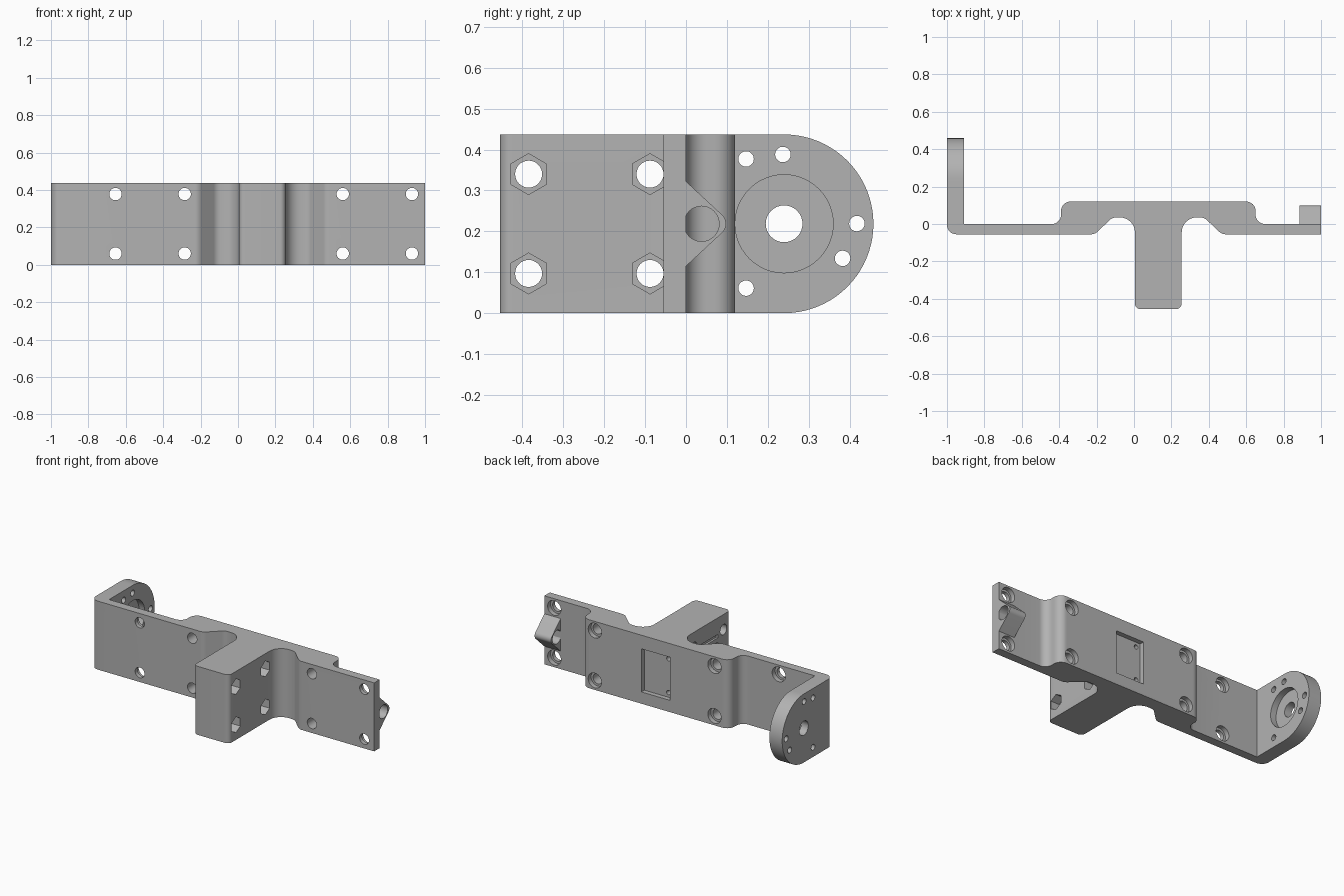
import bpy, bmesh
from math import pi, cos, sin, tan
from mathutils import Vector, Matrix

if "Cube" in bpy.data.objects:
    bpy.data.objects.remove(bpy.data.objects["Cube"])

H = 0.437
MID = H / 2

grey = bpy.data.materials.new("plain grey")
grey.use_nodes = True
grey.diffuse_color = (0.45, 0.45, 0.45, 1)
grey.node_tree.nodes["Principled BSDF"].inputs["Base Color"].default_value = (0.45, 0.45, 0.45, 1)


def rounded(corners, steps=8):
    """Turn (x, y, radius) corners into an outline with arcs."""
    out = []
    for i, (x, y, r) in enumerate(corners):
        p = Vector((x, y))
        if r == 0:
            out.append(p)
            continue
        a = (Vector(corners[i - 1][:2]) - p).normalized()
        b = (Vector(corners[(i + 1) % len(corners)][:2]) - p).normalized()
        half = a.angle(b) / 2
        centre = p + (a + b).normalized() * r / sin(half)
        start = p + a * r / tan(half) - centre
        sweep = start.angle_signed(p + b * r / tan(half) - centre)
        for k in range(steps + 1):
            out.append(centre + Matrix.Rotation(-sweep * k / steps, 2) @ start)
    return out


def extrude(name, outline, lo, hi, axis="z"):
    """Extrude a 2D outline between lo and hi along an axis."""
    place = {"z": lambda u, v, w: (u, v, w),
             "x": lambda u, v, w: (w, u, v),
             "y": lambda u, v, w: (u, w, v)}[axis]
    bm = bmesh.new()
    low = [bm.verts.new(place(u, v, lo)) for u, v in outline]
    top = [bm.verts.new(place(u, v, hi)) for u, v in outline]
    bm.faces.new(low)
    bm.faces.new(top)
    n = len(low)
    for i in range(n):
        j = (i + 1) % n
        bm.faces.new((low[i], low[j], top[j], top[i]))
    bmesh.ops.recalc_face_normals(bm, faces=bm.faces)
    mesh = bpy.data.meshes.new(name)
    bm.to_mesh(mesh)
    bm.free()
    mesh.materials.append(grey)
    ob = bpy.data.objects.new(name, mesh)
    bpy.context.collection.objects.link(ob)
    return ob


def circle(u, v, r, n=32):
    return [(u + r * sin(2 * pi * k / n), v + r * cos(2 * pi * k / n)) for k in range(n)]


def rect(u0, v0, u1, v1):
    return [(u0, v0), (u1, v0), (u1, v1), (u0, v1)]


def cut(target, outline, lo, hi, axis):
    """Subtract an extruded outline from the target."""
    tool = extrude("cutter", outline, lo, hi, axis)
    tool.hide_render = True
    bpy.context.view_layer.objects.active = target
    mod = target.modifiers.new("cut", "BOOLEAN")
    mod.operation = "DIFFERENCE"
    mod.solver = "EXACT"
    mod.object = tool
    bpy.ops.object.modifier_apply(modifier=mod.name)
    bpy.data.objects.remove(tool)


# Bracket body: end tab, stepped plate and leg in one profile
body = extrude("bracket_body", rounded([
    (-1, .46, 0), (-1, -.055, .05),
    (-.21, -.055, .05), (-.115, .035, .05), (.005, .035, .08),
    (.005, -.455, .03), (.255, -.455, .03),
    (.255, .035, .08), (.375, .035, .05), (.47, -.055, .05),
    (1, -.055, 0), (1, 0, 0),
    (.65, 0, .05), (.65, .12, .05), (-.39, .12, .05), (-.39, 0, .05),
    (-.91, 0, 0), (-.91, .46, 0)]), 0, H)

# Round end of the tab
ARC_Y = 0.24
arc = [(ARC_Y + MID * cos(a), MID + MID * sin(a))
       for a in (pi * (k / 40 - .5) for k in range(41))]
cut(body, arc + [(ARC_Y, .5), (.6, .5), (.6, -.05), (ARC_Y, -.05)], -1.1, -.8, "x")

# Tab bore, recess and small fixing holes
cut(body, circle(ARC_Y, MID, .12, 48), -.95, -.8, "x")
cut(body, circle(ARC_Y, MID, .045), -1.1, -.8, "x")
for y, z in ((.147, .377), (.237, .388), (.418, .219), (.383, .134), (.147, .061)):
    cut(body, circle(y, z, .019, 20), -1.1, -.8, "x")

# Plate screw holes, counterbored from the back
for x, back in ((-.655, 0), (-.285, .12), (.56, .12), (.93, 0)):
    for z in (.06, .378):
        cut(body, circle(x, z, .033), -.1, .2, "y")
        cut(body, circle(x, z, .047), back - .03, .2, "y")

# Leg bolt holes with hexagonal nut pockets
for y in (-.385, -.088):
    for z in (.097, .34):
        cut(body, circle(y, z, .033), -.05, .3, "x")
        cut(body, circle(y, z, .05, 6), .195, .3, "x")

# Grooves on the side of the leg
for k in range(5):
    z = .12 + k * .05
    cut(body, rect(-.33, z - .011, -.13, z + .011), -.02, .018, "x")

# Window recess in the back, with two small holes
cut(body, rect(.03, .075, .23, .35), .09, .2, "y")
for z in (.105, .32):
    cut(body, circle(.06, z, .014, 16), .05, .2, "y")

# Wedge lug on the plate end, with a round hole
lug = extrude("wedge_lug", rounded([
    (-.005, .11, 0), (.112, MID, .03), (-.005, .327, 0)]), .885, 1, "x")
cut(lug, circle(.038, MID, .043), .8, 1.1, "x")

# Smooth the curved faces, keep the edges sharp
for ob in (body, lug):
    bpy.ops.object.select_all(action="DESELECT")
    ob.select_set(True)
    bpy.context.view_layer.objects.active = ob
    bpy.ops.object.shade_smooth_by_angle(angle=pi / 6)
